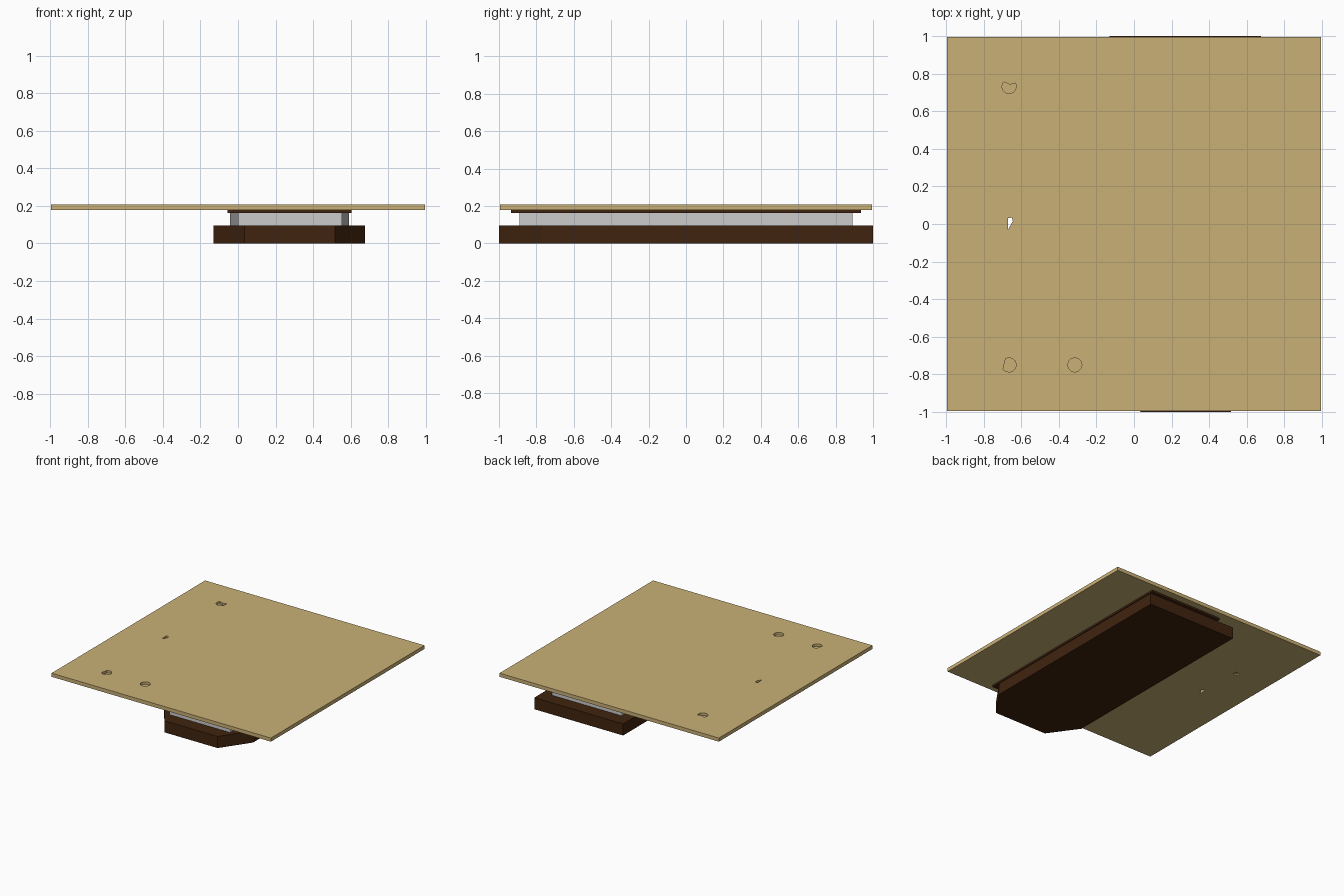
import bpy, bmesh, math

if "Cube" in bpy.data.objects:
    bpy.data.objects.remove(bpy.data.objects["Cube"])


def material(name, rgb):
    m = bpy.data.materials.new(name)
    m.diffuse_color = [c ** 2.2 for c in rgb] + [1.0]
    m.use_nodes = True
    m.node_tree.nodes["Principled BSDF"].inputs["Base Color"].default_value = m.diffuse_color
    return m


def prism(name, outline, z0, z1, mat=None):
    """Extrude a plan outline (x, y points) from z0 to z1."""
    bm = bmesh.new()
    face = bm.faces.new([bm.verts.new((x, y, z0)) for x, y in outline])
    top = bmesh.ops.extrude_face_region(bm, geom=[face])["geom"]
    verts = [v for v in top if isinstance(v, bmesh.types.BMVert)]
    bmesh.ops.translate(bm, verts=verts, vec=(0, 0, z1 - z0))
    bmesh.ops.recalc_face_normals(bm, faces=bm.faces)
    mesh = bpy.data.meshes.new(name)
    bm.to_mesh(mesh)
    bm.free()
    ob = bpy.data.objects.new(name, mesh)
    bpy.context.collection.objects.link(ob)
    if mat:
        mesh.materials.append(mat)
    return ob


def rect(x0, x1, y0, y1):
    return [(x0, y0), (x1, y0), (x1, y1), (x0, y1)]


def arc(cx, cy, r, a0=0, a1=330, n=12):
    return [(cx + r * math.cos(math.radians(a0 + (a1 - a0) * i / (n - 1))),
             cy + r * math.sin(math.radians(a0 + (a1 - a0) * i / (n - 1)))) for i in range(n)]


tan = material("tan", (0.785, 0.685, 0.46))
brown = material("dark_brown", (0.26, 0.157, 0.086))

# Base slab with chamfered front corners
prism("base", [(0.035, -1), (0.515, -1), (0.675, -0.77), (0.675, 1),
               (-0.13, 1), (-0.13, -0.77)], 0, 0.095, brown)

# Grey riser, slightly narrower at the front
prism("riser", [(0, -0.89), (0.553, -0.89), (0.59, 0.89), (-0.042, 0.89)], 0.095, 0.163)

# Thin plate between riser and board
prism("plate", rect(-0.055, 0.605, -0.935, 0.935), 0.163, 0.178, brown)

# Large square board
board = prism("board", rect(-0.994, 0.994, -0.994, 0.994), 0.178, 0.208, tan)

# Sockets cut into the board: outline, bottom, top
sockets = [
    (arc(-0.315, -0.75, 0.038), 0.188, 0.23),
    (arc(-0.665, -0.75, 0.038, -110, 120, 9) + [(-0.697, -0.775)], 0.188, 0.23),
    (arc(-0.665, 0.732, 0.038, 180, 360, 8) + [(-0.63, 0.75), (-0.66, 0.742), (-0.695, 0.757)], 0.188, 0.23),
    ([(-0.67, -0.03), (-0.645, 0.015), (-0.65, 0.035), (-0.672, 0.03)], 0.15, 0.23),
    (rect(-0.71, -0.67, 0.355, 0.39), 0.15, 0.19),
]
for i, (outline, z0, z1) in enumerate(sockets):
    cutter = prism(f"socket_cutter_{i + 1}", outline, z0, z1, tan)
    mod = board.modifiers.new("socket", "BOOLEAN")
    mod.operation = "DIFFERENCE"
    mod.solver = "EXACT"
    mod.object = cutter
    cutter.hide_render = True
    cutter.hide_set(True)
